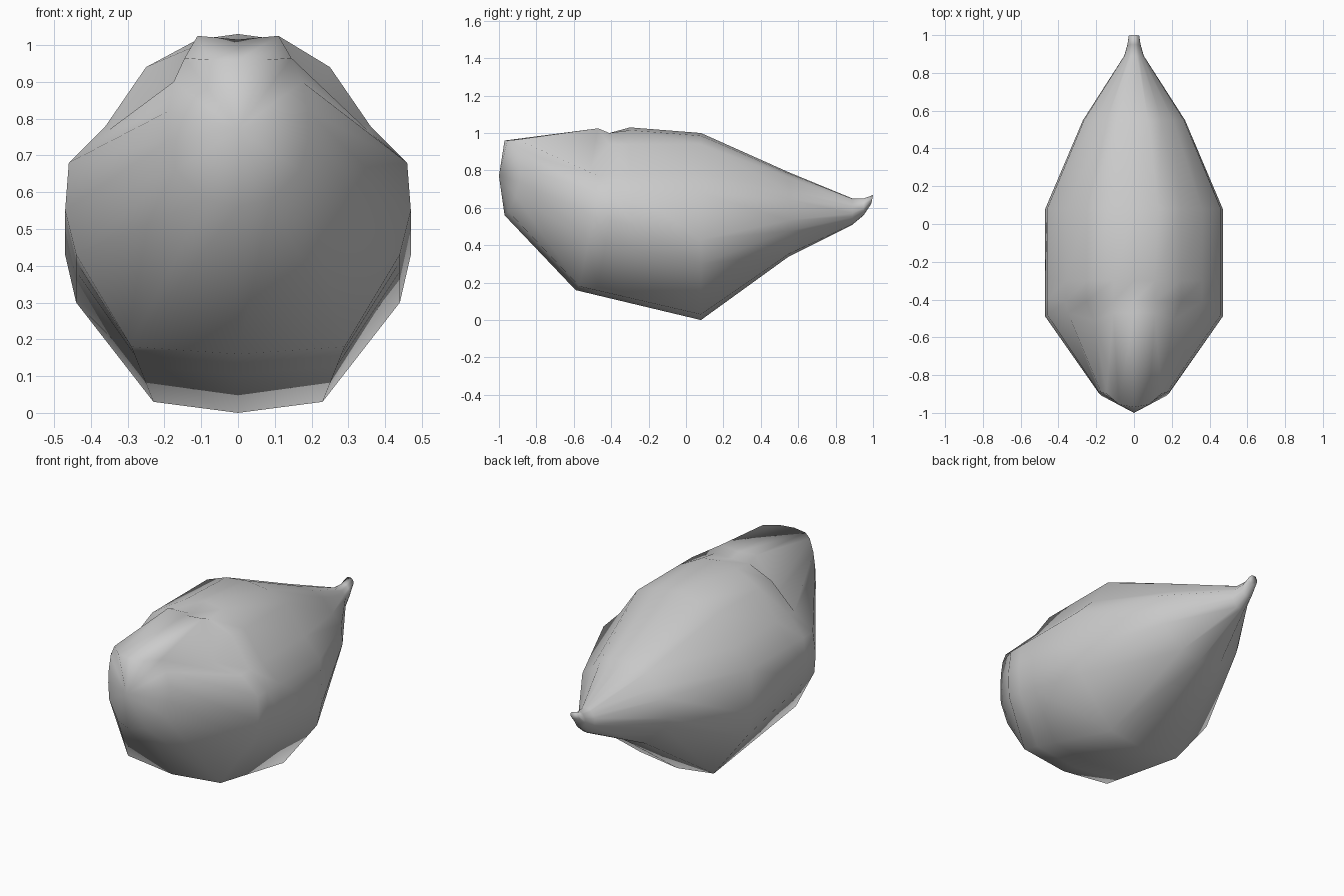
import bpy, bmesh

cube = bpy.data.objects.get("Cube")
if cube:
    bpy.data.objects.remove(cube)

grey = bpy.data.materials.new("plain_grey")
grey.use_nodes = True
colour = (0.6, 0.6, 0.6, 1)
grey.diffuse_color = colour
grey.node_tree.nodes["Principled BSDF"].inputs["Base Color"].default_value = colour

# Half cross-section of the pod, from top centre to bottom centre
HALF = [(0, 1), (.13, .985), (.25, .94), (.36, .78), (.46, .68),
        (.47, .43), (.44, .3), (.23, .03), (0, 0)]

# Blunt nose rim and the creased shoulder ring behind it: x, y, z
NOSE = [(0, -.97, .96), (.08, -.955, .96), (.145, -.9, .965), (.175, -.89, .9),
        (.19, -.885, .82), (.19, -.89, .74), (.17, -.91, .66),
        (.09, -.95, .58), (0, -.97, .56)]
SHOULDER = [(0, -.47, 1.015), (.11, -.47, 1.025), (.21, -.51, .82),
            (.35, -.47, .77), (.46, -.48, .68), (.47, -.49, .55),
            (.44, -.52, .43), (.29, -.57, .18), (0, -.59, .16)]


def section(y, width, top, bottom, lean=0):
    """Scaled half ring; lean pushes its lower points backwards."""
    return [(x * width / .47, y - lean * (1 - z), bottom + z * (top - bottom))
            for x, z in HALF]


BODY = section(.08, .47, 1.0, 0)  # fullest part


def back(y, t, crown, crown_edge):
    """Half ring between shoulder and body, with its own crown heights."""
    flanks = [tuple(p + (q - p) * t for p, q in zip(a, b))
              for a, b in zip(SHOULDER[4:], BODY[4:])]
    upper = [(x, y, z) for x, z in HALF[2:4]]
    return [(0, y, crown), (.11, y, crown_edge)] + upper + flanks


rings = [
    NOSE,
    SHOULDER,
    back(-.41, .15, 1.0, 1.0),          # notch behind the nose ridge
    back(-.3, .35, 1.03, 1.015),
    BODY,
    section(.55, .27, .79, .34),
    section(.89, .052, .65, .51),       # stalk base
    section(.95, .035, .65, .56),
    section(1.0, .028, .668, .62, .01),  # stalk end
]

bm = bmesh.new()
loops = []
for half in rings:
    mirrored = [(-x, y, z) for x, y, z in half[-2:0:-1]]
    loops.append([bm.verts.new(p) for p in half + mirrored])

# Skin between neighbouring rings
n = len(loops[0])
for a, b in zip(loops, loops[1:]):
    for i in range(n):
        j = (i + 1) % n
        bm.faces.new((a[i], a[j], b[j], b[i]))

# Slightly domed nose, flat stalk end
centre = bm.verts.new((0, -1, .77))
for i in range(n):
    bm.faces.new((centre, loops[0][(i + 1) % n], loops[0][i]))
bm.faces.new(loops[-1])
bmesh.ops.recalc_face_normals(bm, faces=bm.faces)

mesh = bpy.data.meshes.new("seed_pod")
bm.to_mesh(mesh)
bm.free()
mesh.materials.append(grey)
mesh.shade_smooth()
pod = bpy.data.objects.new("seed_pod", mesh)
bpy.context.collection.objects.link(pod)
